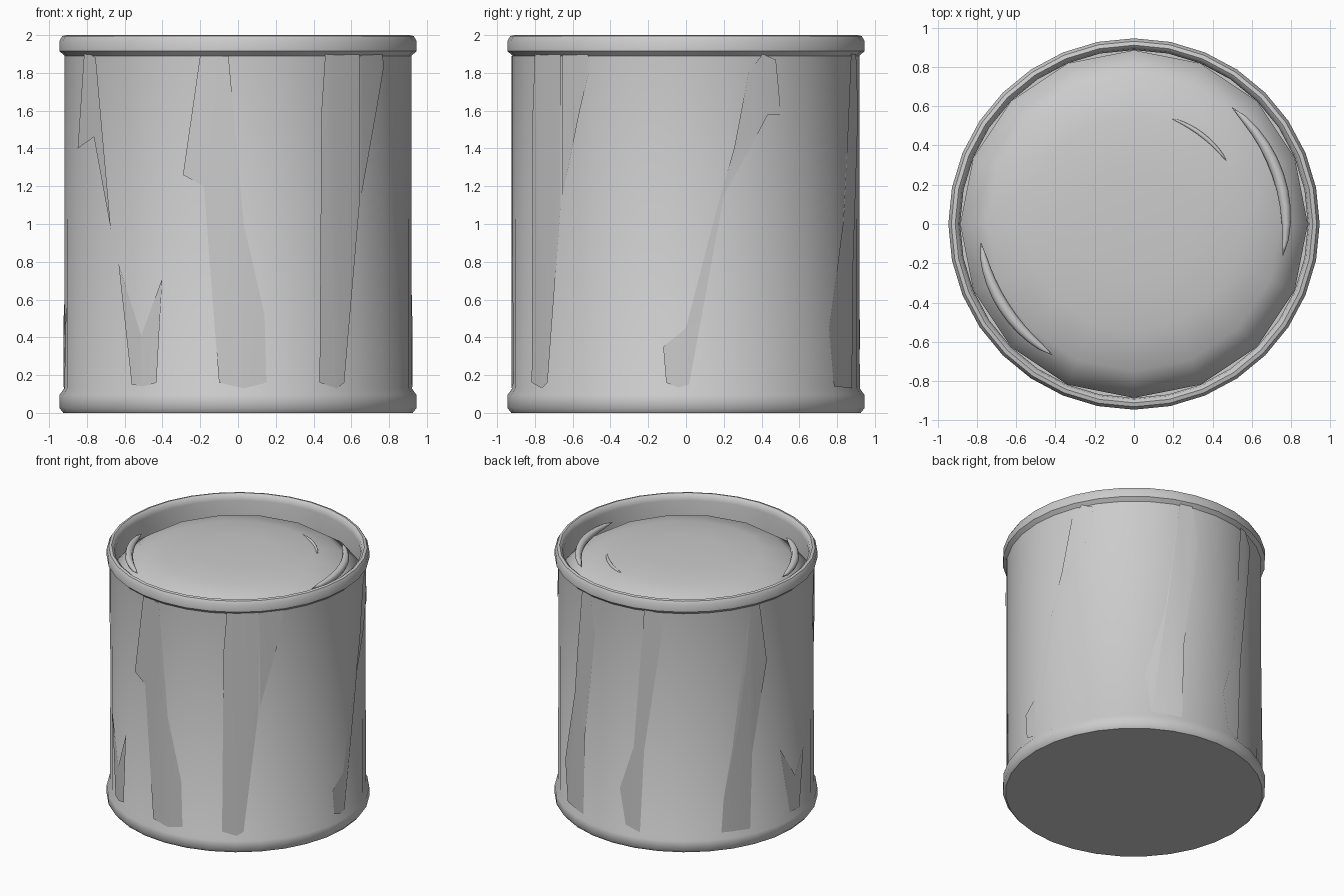
import bpy, bmesh, math
from math import cos, sin, radians, asin, degrees

if "Cube" in bpy.data.objects:
    bpy.data.objects.remove(bpy.data.objects["Cube"])


def finish(name, bm, angle=40):
    bmesh.ops.recalc_face_normals(bm, faces=bm.faces)
    me = bpy.data.meshes.new(name)
    bm.to_mesh(me)
    bm.free()
    ob = bpy.data.objects.new(name, me)
    bpy.context.collection.objects.link(ob)
    bpy.ops.object.select_all(action='DESELECT')
    ob.select_set(True)
    bpy.context.view_layer.objects.active = ob
    bpy.ops.object.shade_smooth_by_angle(angle=radians(angle))
    return ob


def lathe(name, profile, sides, angle=40):
    bm = bmesh.new()
    vs = [bm.verts.new((r, 0, z)) for r, z in profile]
    es = [bm.edges.new(p) for p in zip(vs, vs[1:])]
    bmesh.ops.spin(bm, geom=vs + es, cent=(0, 0, 0), axis=(0, 0, 1),
                   angle=2 * math.pi, steps=sides, use_merge=True)
    bmesh.ops.remove_doubles(bm, verts=bm.verts, dist=1e-4)
    return finish(name, bm, angle)


def drip(name, outline, r=0.924):
    # flat outline (azimuth, height), cut at the can's columns, wrapped round it
    bm = bmesh.new()
    bm.faces.new([bm.verts.new((a, 0, z)) for a, z in outline])
    bmesh.ops.triangulate(bm, faces=bm.faces[:])
    for i in range(-12, 24):
        bmesh.ops.bisect_plane(bm, geom=bm.verts[:] + bm.edges[:] + bm.faces[:],
                               plane_co=(i * 11.25, 0, 0), plane_no=(1, 0, 0))
    for v in bm.verts:
        a, z = radians(v.co.x), v.co.z
        v.co = (r * cos(a), r * sin(a), z)
    me = finish(name, bm).data
    # face outward
    p = me.polygons[0]
    if p.normal.x * p.center.x + p.normal.y * p.center.y < 0:
        me.flip_normals()


def front(points):
    return [(-90 + degrees(asin(x / 0.92)), z) for x, z in points]


# can with rolled rims, closed bottom and inner wall
lathe("can", [(0, 0), (0.925, 0), (0.945, 0.025), (0.945, 0.095), (0.92, 0.13),
              (0.918, 1.89), (0.945, 1.915), (0.945, 1.97), (0.93, 1.995),
              (0.91, 2.0), (0.892, 1.985), (0.885, 1.95), (0.885, 1.7)], 32)

# paint filling with a gently domed surface
lathe("paint_surface", [(0, 1.965), (0.3, 1.96), (0.55, 1.945), (0.75, 1.90),
                        (0.885, 1.81), (0.885, 1.7)], 16, 75)

# tapered ripples standing out of the paint
def ripple(name, r, z, a0, a1, thick):
    cu = bpy.data.curves.new(name, 'CURVE')
    cu.dimensions = '3D'
    cu.bevel_depth = thick
    cu.bevel_resolution = 2
    sp = cu.splines.new('POLY')
    n = 10
    sp.points.add(n)
    for i, p in enumerate(sp.points):
        a = radians(a0 + (a1 - a0) * i / n)
        p.co = (r * cos(a), r * sin(a), z, 1)
        p.radius = max(0.05, sin(math.pi * i / n) ** 0.5)
    sp.use_smooth = True
    bpy.context.collection.objects.link(bpy.data.objects.new(name, cu))


ripple("ripple_right", 0.775, 1.925, 50, -12, 0.03)
ripple("ripple_left", 0.785, 1.925, 187, 238, 0.03)
ripple("ripple_inner", 0.57, 1.938, 71, 34, 0.012)

# paint drips on the front
drip("drip_front_left_top", front([(-.81, 1.92), (-.845, 1.40), (-.76, 1.46),
                                   (-.67, .97), (-.75, 1.88)]))
drip("drip_front_left_bottom", front([(-.63, .79), (-.56, .15), (-.5, .14), (-.43, .16),
                                      (-.40, .71), (-.51, .41)]))
drip("drip_front_middle", front([(-.2, 1.89), (-.29, 1.26), (-.18, 1.2), (-.1, .16),
                                 (.03, .13), (.15, .16), (.14, .52), (.03, 1.0), (-.05, 1.89)]))
drip("drip_front_right", front([(.46, 1.9), (.44, 1.6), (.43, .16), (.52, .13), (.56, .16),
                                (.64, 1.1), (.64, 1.9)]))
drip("drip_front_right_top", front([(.65, 1.9), (.65, 1.15), (.73, 1.6), (.77, 1.84), (.76, 1.9)]))

# paint drips on the right, back and left
drip("drip_right", [(21, 1.8), (16, 1.4), (10.5, 1.1), (0, .45), (-7.5, .35), (-6.5, .16),
                    (-2.5, .135), (1, .15), (12.5, 1.15), (28, 1.58), (33, 1.58), (31, 1.87), (26, 1.9)])
drip("drip_back_right", [(71, 1.9), (70, 1.75), (65, 1.05), (55, .45), (58, .14), (72, .13),
                         (73, .75), (80, 1.6), (77, 1.9)])
drip("drip_back", [(106, 1.9), (106, 1.8), (101, .8), (94, .45), (97, .17), (104, .13),
                   (106, .79), (113, 1.58), (114.5, 1.8), (110, 1.9)])
drip("drip_back_left", [(155, 1.89), (153, 1.45), (149, .97), (142, .4), (141, .14), (155, .13),
                        (156, .73), (164, 1.43), (160, 1.89)])
drip("drip_left", [(172, .68), (179, .14), (187, .13), (191, .58), (183, .41)])
